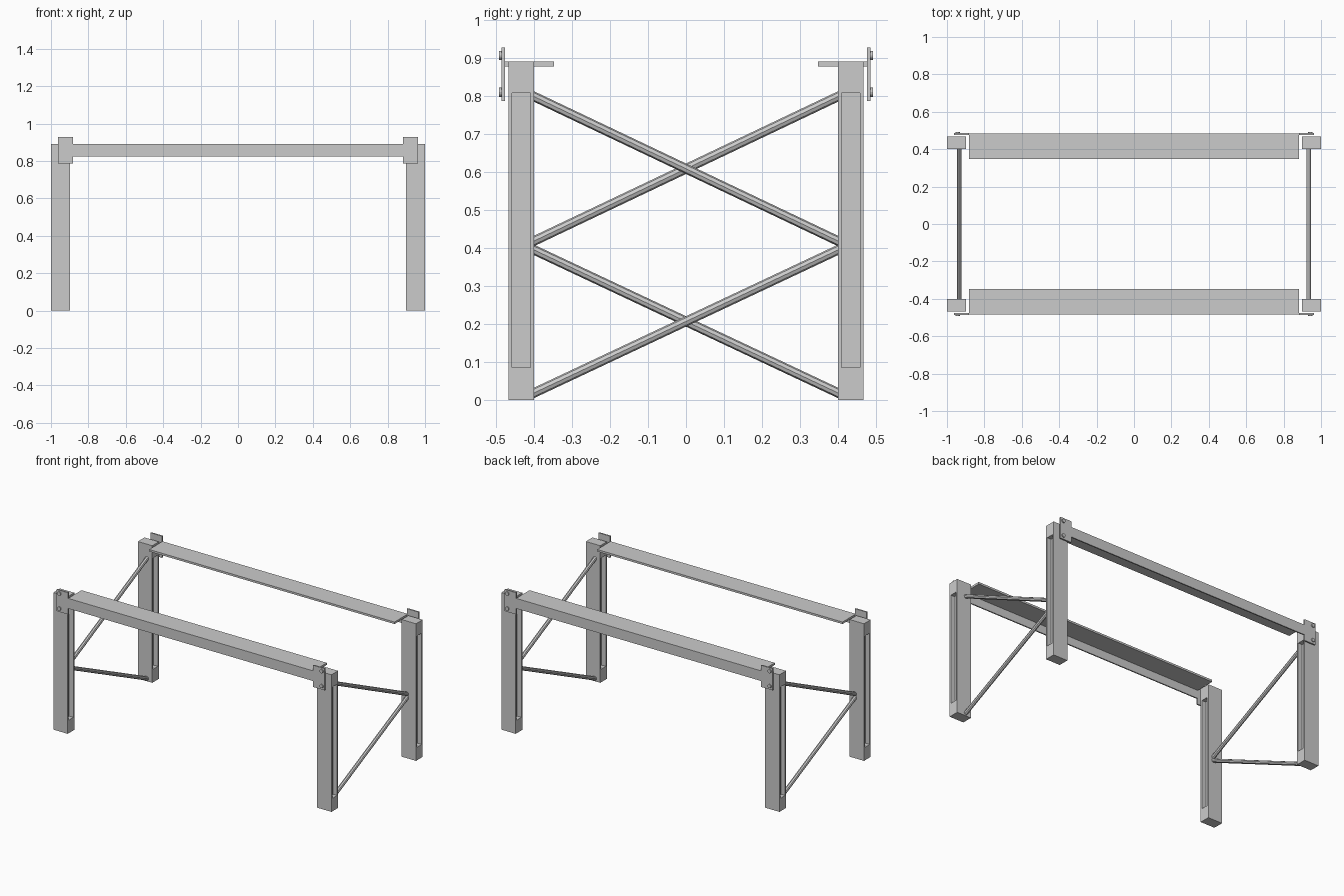
import bpy, bmesh
from mathutils import Vector, Matrix

if "Cube" in bpy.data.objects:
    bpy.data.objects.remove(bpy.data.objects["Cube"])


def finish(name, bm):
    bmesh.ops.recalc_face_normals(bm, faces=bm.faces)
    mesh = bpy.data.meshes.new(name)
    bm.to_mesh(mesh)
    bm.free()
    obj = bpy.data.objects.new(name, mesh)
    bpy.context.collection.objects.link(obj)
    return obj


def add_box(bm, lo, hi):
    lo, hi = Vector(lo), Vector(hi)
    size = hi - lo
    mat = Matrix.Translation((lo + hi) / 2) @ Matrix.Diagonal((*size, 1))
    bmesh.ops.create_cube(bm, size=1, matrix=mat)


def mirror_y(bm, side):
    bmesh.ops.scale(bm, vec=(1, side, 1), verts=bm.verts)


# Upright post with a long recess in both x faces
def post(name, sx, sy):
    bm = bmesh.new()
    add_box(bm, (-1, 0.400, 0), (-0.897, 0.468, 0.891))
    bm.normal_update()
    for face in [f for f in bm.faces if abs(f.normal.x) > 0.9]:
        inward = -face.normal.x * 0.03
        bmesh.ops.inset_individual(bm, faces=[face], thickness=0.01)
        for v in face.verts:
            v.co.y = 0.410 if v.co.y < 0.434 else 0.458
            v.co.z = 0.085 if v.co.z < 0.4 else 0.808
        # pushed-in floor of the recess
        floor = bmesh.ops.extrude_discrete_faces(bm, faces=[face])["faces"]
        bmesh.ops.translate(bm, vec=(inward, 0, 0), verts=floor[0].verts)
    bmesh.ops.scale(bm, vec=(-sx, sy, 1), verts=bm.verts)
    finish(name, bm)


# Angle-section beam: wide top flange and upright web
def beam(name, side):
    profile = [(0.485, 0.891), (0.347, 0.891), (0.347, 0.878),
               (0.477, 0.878), (0.477, 0.825), (0.485, 0.825)]
    bm = bmesh.new()
    face = bm.faces.new([bm.verts.new((-0.882, y, z)) for y, z in profile])
    ext = bmesh.ops.extrude_face_region(bm, geom=[face])["geom"]
    bmesh.ops.translate(bm, vec=(1.764, 0, 0),
                        verts=[g for g in ext if isinstance(g, bmesh.types.BMVert)])
    mirror_y(bm, side)
    finish(name, bm)


# End plate with two bolt heads
def bracket(name, sx, sy):
    bm = bmesh.new()
    add_box(bm, (0.881, 0.477, 0.787), (0.963, 0.486, 0.928))
    for z in (0.907, 0.81):
        mat = Matrix.Translation((0.943, 0.488, z)) @ Matrix.Rotation(1.5707963, 4, 'X')
        bmesh.ops.create_cone(bm, cap_ends=True, segments=12, radius1=0.012,
                              radius2=0.012, depth=0.01, matrix=mat)
    bmesh.ops.scale(bm, vec=(sx, sy, 1), verts=bm.verts)
    finish(name, bm)


# Diagonal tube between two points
def brace(name, a, b):
    a, b = Vector(a), Vector(b)
    bm = bmesh.new()
    rot = (b - a).to_track_quat('Z', 'Y').to_matrix().to_4x4()
    bmesh.ops.create_cone(bm, cap_ends=True, segments=8, radius1=0.0125, radius2=0.0125,
                          depth=(b - a).length,
                          matrix=Matrix.Translation((a + b) / 2) @ rot)
    finish(name, bm)


for sy, row in ((-1, "front"), (1, "back")):
    beam(row + "_beam", sy)
    for sx, end in ((-1, "left"), (1, "right")):
        post(f"{row}_{end}_post", sx, sy)
        bracket(f"{row}_{end}_bracket", sx, sy)

# Zigzag braces, opposite direction at each end
for s, end in ((1, "right"), (-1, "left")):
    x, y = 0.935 * s, 0.405 * s
    brace(end + "_upper_brace", (x, -y, 0.801), (x, y, 0.416))
    brace(end + "_lower_brace", (x, y, 0.397), (x, -y, 0.016))
